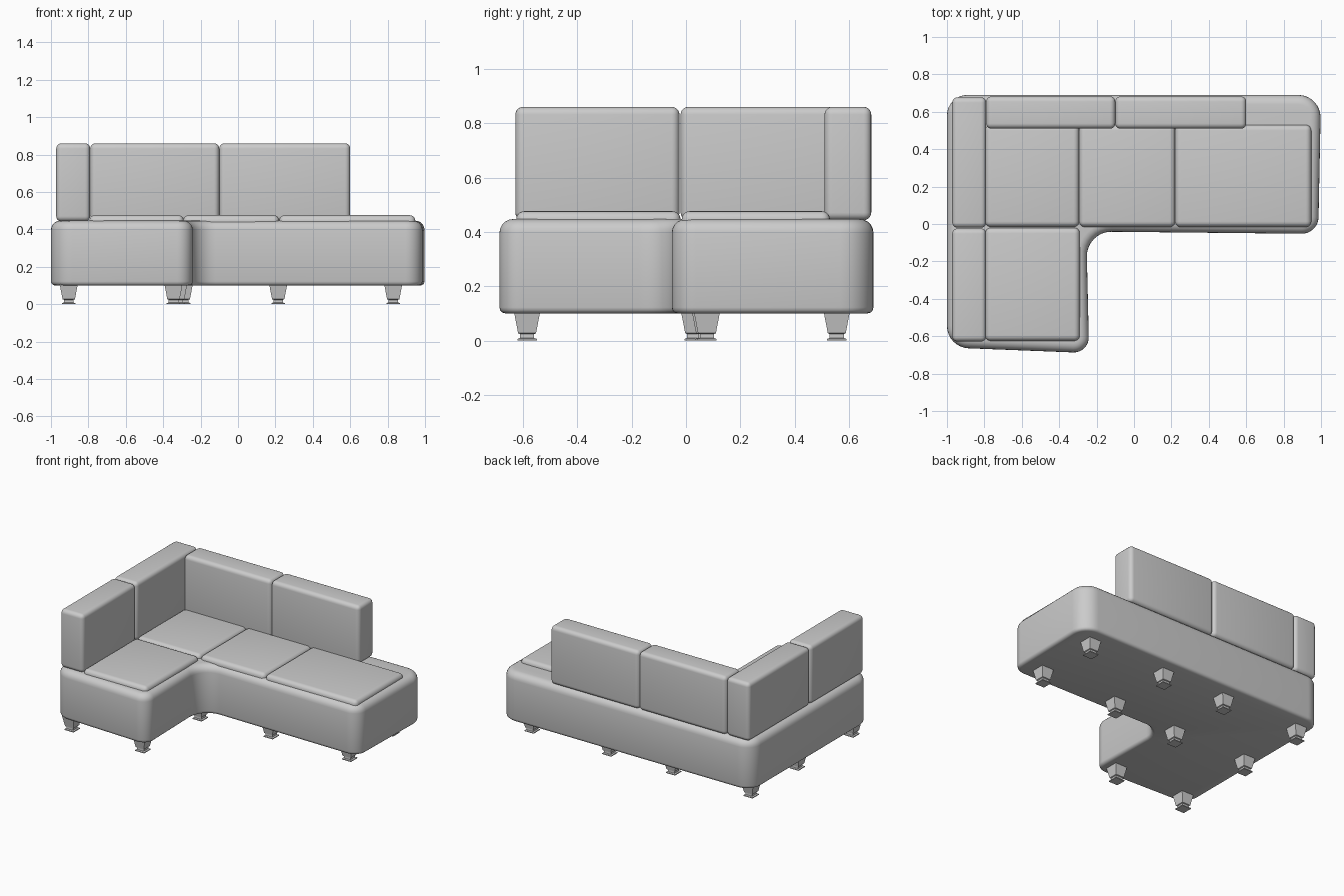
import bpy, bmesh, math
from mathutils import Vector

if "Cube" in bpy.data.objects:
    bpy.data.objects.remove(bpy.data.objects["Cube"])


def finish(bm, name, smooth=True):
    bmesh.ops.recalc_face_normals(bm, faces=bm.faces)
    me = bpy.data.meshes.new(name)
    bm.to_mesh(me)
    bm.free()
    ob = bpy.data.objects.new(name, me)
    bpy.context.collection.objects.link(ob)
    if smooth:
        bpy.ops.object.select_all(action='DESELECT')
        ob.select_set(True)
        bpy.context.view_layer.objects.active = ob
        bpy.ops.object.shade_smooth_by_angle(angle=math.radians(40))
    return ob


def rounded_outline(corners, steps=8):
    """Replace each (x, y, radius) corner by an arc."""
    pts = []
    n = len(corners)
    for i, (x, y, r) in enumerate(corners):
        c = Vector((x, y))
        a = (Vector(corners[i - 1][:2]) - c).normalized()
        b = (Vector(corners[(i + 1) % n][:2]) - c).normalized()
        half = a.angle(b) / 2
        centre = c + (a + b).normalized() * r / math.sin(half)
        start = c + a * r / math.tan(half) - centre
        end = c + b * r / math.tan(half) - centre
        sweep = start.angle(end)
        for k in range(steps + 1):
            t = k / steps
            p = (start * math.sin((1 - t) * sweep) + end * math.sin(t * sweep)) / math.sin(sweep)
            pts.append(centre + p)
    return pts


def bevel_level(bm, z, radius, segments):
    edges = [e for e in bm.edges if all(abs(v.co.z - z) < 1e-5 for v in e.verts)]
    bmesh.ops.bevel(bm, geom=edges, offset=radius, segments=segments,
                    profile=0.5, affect='EDGES', clamp_overlap=False)


def cushion(name, x0, x1, y0, y1, z0, z1, radius):
    bm = bmesh.new()
    bmesh.ops.create_cube(bm, size=1)
    for v in bm.verts:
        v.co = ((x0 + x1) / 2 + v.co.x * (x1 - x0),
                (y0 + y1) / 2 + v.co.y * (y1 - y0),
                (z0 + z1) / 2 + v.co.z * (z1 - z0))
    bmesh.ops.bevel(bm, geom=bm.edges[:], offset=radius, segments=5,
                    profile=0.5, affect='EDGES')
    return finish(bm, name)


# L-shaped upholstered base
BOTTOM, TOP = 0.10, 0.447
outline = rounded_outline([
    (-1.0, 0.69, 0.11), (-1.0, -0.66, 0.12), (-0.24, -0.69, 0.08),
    (-0.255, -0.04, 0.13), (0.985, -0.053, 0.09), (1.0, 0.69, 0.12)])
bm = bmesh.new()
face = bm.faces.new([bm.verts.new((p.x, p.y, BOTTOM)) for p in outline])
ext = bmesh.ops.extrude_face_region(bm, geom=[face], use_keep_orig=True)
for v in ext['geom']:
    if isinstance(v, bmesh.types.BMVert):
        v.co.z = TOP
bevel_level(bm, TOP, 0.05, 5)
bevel_level(bm, BOTTOM, 0.022, 3)
finish(bm, "sofa_base")

# Seat cushions
for name, x0, x1, y0, y1 in [
        ("chaise_seat", -0.795, -0.29, -0.625, -0.02),
        ("corner_seat", -0.795, -0.293, -0.016, 0.53),
        ("middle_seat", -0.293, 0.22, -0.016, 0.53),
        ("right_seat", 0.22, 0.948, -0.016, 0.53)]:
    cushion(name, x0, x1, y0, y1, 0.395, 0.476, 0.03)

# Backrest cushions along the back and the left side
for name, x0, x1, y0, y1 in [
        ("back_cushion_left", -0.79, -0.10, 0.51, 0.682),
        ("back_cushion_right", -0.10, 0.60, 0.51, 0.682),
        ("side_cushion_rear", -0.972, -0.79, -0.02, 0.677),
        ("side_cushion_front", -0.972, -0.79, -0.628, -0.024)]:
    cushion(name, x0, x1, y0, y1, 0.443, 0.86, 0.028)

# Tapered square legs with a neck and a foot plate
LEG_PROFILE = [(0.048, 0.115), (0.047, 0.10), (0.033, 0.027), (0.026, 0.024),
               (0.026, 0.009), (0.036, 0.006), (0.036, 0.0)]
LEGS = [(0.83, 0.555), (0.215, 0.555), (-0.29, 0.555), (-0.905, 0.555),
        (0.83, 0.077), (0.215, 0.07), (-0.32, 0.03), (-0.905, 0.035),
        (-0.345, -0.585), (-0.905, -0.585)]
for i, (x, y) in enumerate(LEGS):
    bm = bmesh.new()
    rings = [[bm.verts.new((x + sx * h, y + sy * h, z))
              for sx, sy in ((-1, -1), (1, -1), (1, 1), (-1, 1))]
             for h, z in LEG_PROFILE]
    for a, b in zip(rings, rings[1:]):
        for k in range(4):
            j = (k + 1) % 4
            bm.faces.new((a[k], a[j], b[j], b[k]))
    bm.faces.new(rings[0])
    bm.faces.new(rings[-1])
    finish(bm, f"leg_{i + 1}", smooth=False)
